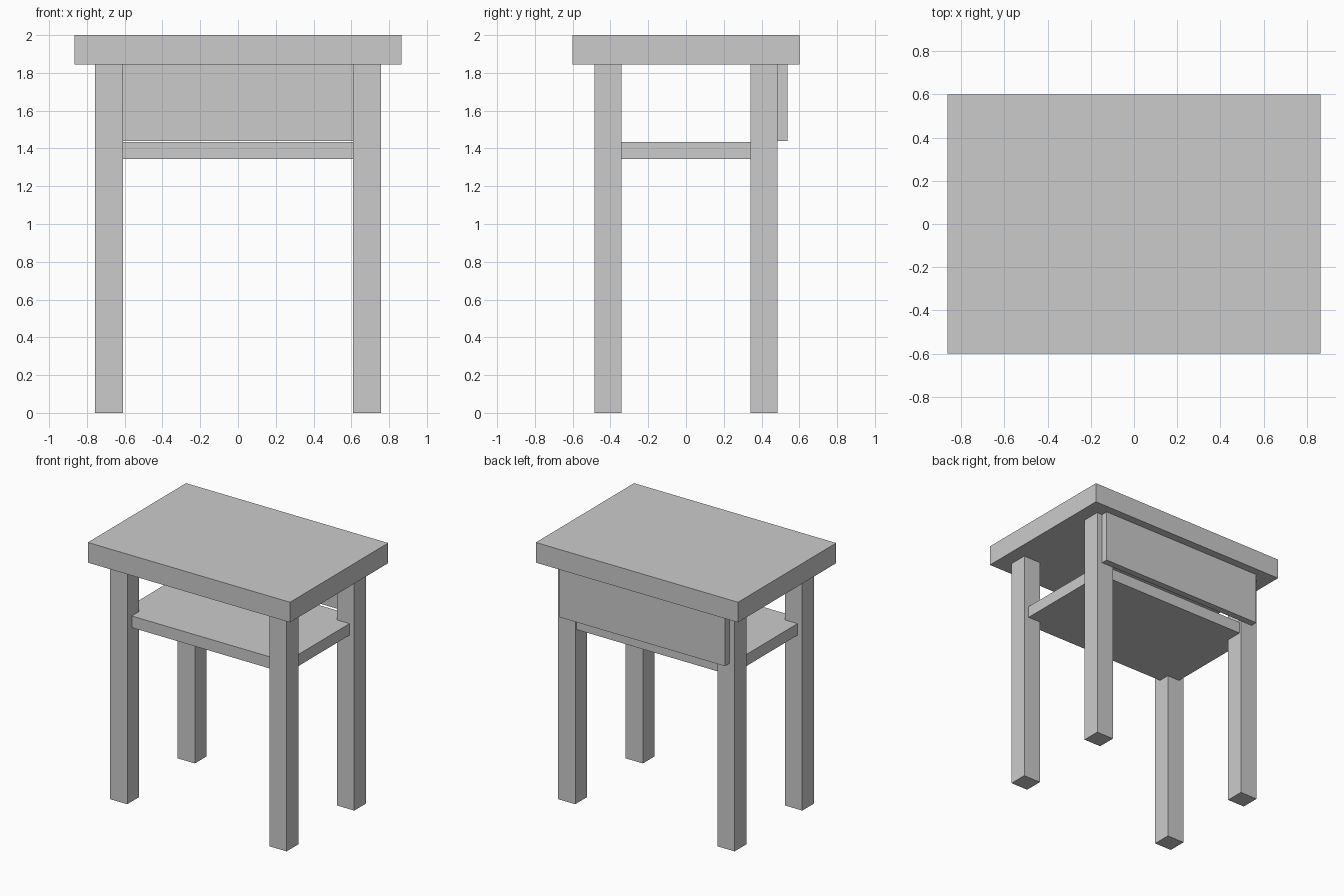
import bpy

if "Cube" in bpy.data.objects:
    bpy.data.objects.remove(bpy.data.objects["Cube"])


def box(name, lo, hi):
    """Axis-aligned box between two opposite corners."""
    center = [(a + b) / 2 for a, b in zip(lo, hi)]
    bpy.ops.mesh.primitive_cube_add(size=1, location=center)
    obj = bpy.context.object
    obj.name = name
    obj.scale = [b - a for a, b in zip(lo, hi)]
    bpy.ops.object.transform_apply(location=False, rotation=False, scale=True)
    return obj


TOP_Z = 1.844

# Table top
box("table_top", (-0.865, -0.6, TOP_Z), (0.865, 0.6, 2.0))

# Four square legs
for side, sx in (("left", -1), ("right", 1)):
    for end, sy in (("front", -1), ("back", 1)):
        x, y = sx * 0.682, sy * 0.413
        box(f"{end}_{side}_leg", (x - 0.074, y - 0.072, 0), (x + 0.074, y + 0.072, TOP_Z))

# Shelf let into the legs
box("shelf", (-0.715, -0.43, 1.345), (0.715, 0.47, 1.435))

# Panel fixed across the back legs
box("back_panel", (-0.71, 0.485, 1.44), (0.71, 0.537, TOP_Z))
